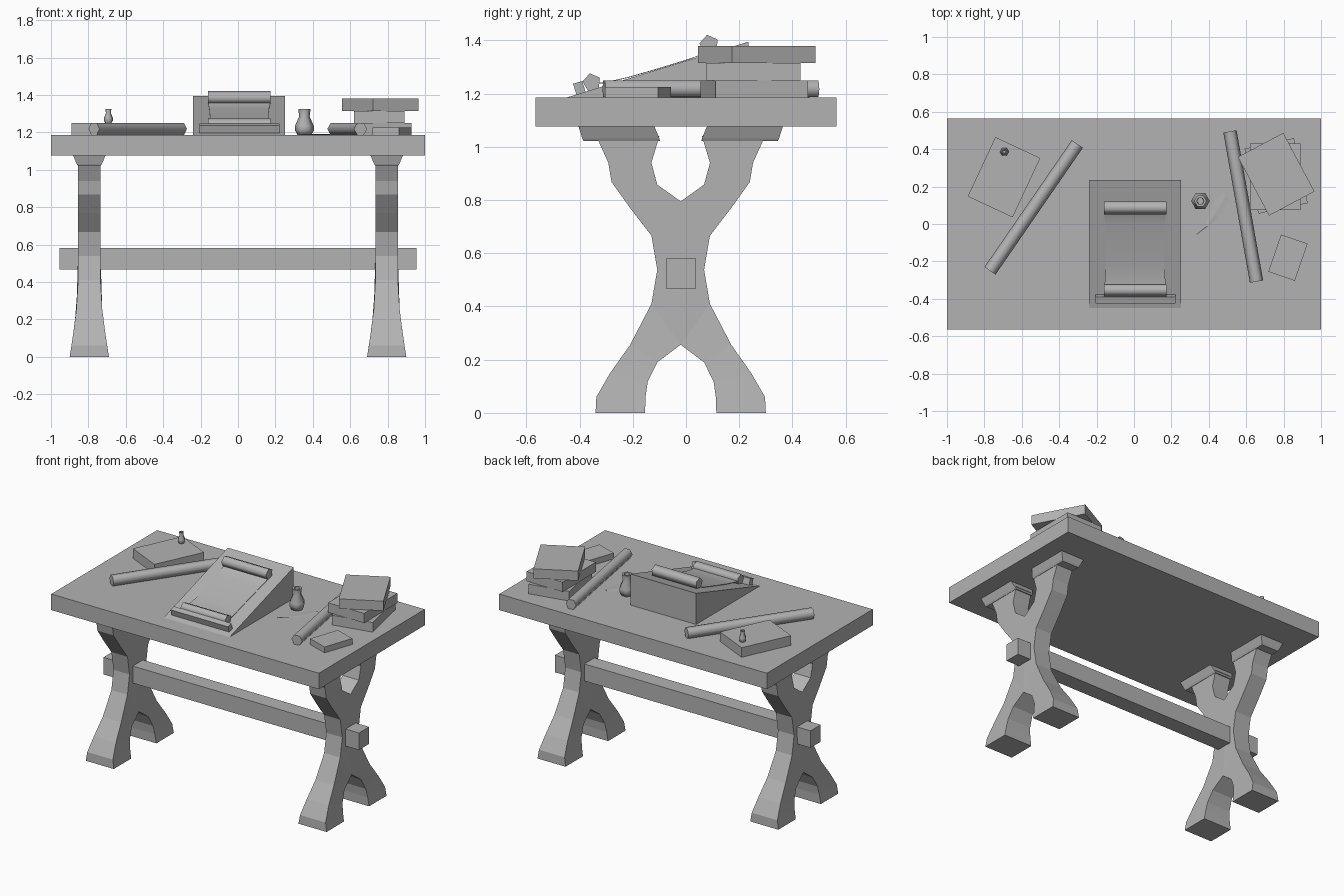
import bpy, bmesh
from math import cos, sin, radians, tau
from mathutils import Vector, Matrix

if "Cube" in bpy.data.objects:
    bpy.data.objects.remove(bpy.data.objects["Cube"])

TOP = 1.185  # height of the table surface

# Mid-grey finish shared by all parts
GREY = bpy.data.materials.new("mid_grey")
GREY.diffuse_color = (0.45, 0.45, 0.45, 1)
GREY.use_nodes = True
GREY.node_tree.nodes["Principled BSDF"].inputs["Base Color"].default_value = GREY.diffuse_color


def finish(name, bm, smooth=None):
    bmesh.ops.recalc_face_normals(bm, faces=bm.faces[:])
    me = bpy.data.meshes.new(name)
    bm.to_mesh(me)
    bm.free()
    me.materials.append(GREY)
    if smooth:
        me.shade_smooth()
        me.set_sharp_from_angle(angle=radians(smooth))
    ob = bpy.data.objects.new(name, me)
    bpy.context.collection.objects.link(ob)
    return ob


def loft(name, rings, smooth=None, caps=True):
    """Join equal-length closed rings of points into a tube."""
    bm = bmesh.new()
    vs = [[bm.verts.new(p) for p in r] for r in rings]
    n = len(rings[0])
    for a, b in zip(vs, vs[1:]):
        for i in range(n):
            j = (i + 1) % n
            bm.faces.new((a[i], a[j], b[j], b[i]))
    if caps:
        bm.faces.new(vs[0])
        bm.faces.new(vs[-1])
    return finish(name, bm, smooth)


def box(name, centre, size, rot=0):
    bm = bmesh.new()
    bmesh.ops.create_cube(bm, size=1, matrix=Matrix.Diagonal((*size, 1)))
    ob = finish(name, bm)
    ob.location = centre
    ob.rotation_euler.z = radians(rot)
    return ob


def roll(name, p, q, r, sides, phase=0):
    p, q = Vector(p), Vector(q)
    u = Vector((0, 0, 1)).cross(q - p).normalized()
    ang = [radians(phase) + tau * i / sides for i in range(sides)]
    ring = [u * r * cos(a) + Vector((0, 0, r * sin(a))) for a in ang]
    return loft(name, [[e + v for v in ring] for e in (p, q)], 75)


def bottle(name, x, y, z, sr, sh, profile):
    return loft(name, [[(x + sr * r * cos(tau * i / 6), y + sr * r * sin(tau * i / 6), z + sh * h)
                        for i in range(6)] for r, h in profile], 65)


# Table top and stretcher beam
box("table_top", (0, 0, 1.131), (2, 1.13, 0.108))
box("stretcher_beam", (0, -0.019, 0.524), (1.91, 0.108, 0.115))

# Crossed trestle legs: outer and inner edge of one half, mirrored across y
OUTER = [(.32, 0), (.317, .06), (.265, .15), (.19, .256), (.11, .41), (.088, .538),
         (.11, .666), (.19, .77), (.26, .868), (.272, .94), (.317, 1.04)]
INNER = [(.134, 0), (.132, .06), (.124, .117), (.088, .19), (0, .256), (0, .538),
         (0, .7), (0, .795), (.088, .858), (.11, .94), (.08, 1.04)]


def half_width(z):
    return 0.06 + 0.045 * max(0, 1 - z / 0.36) ** 1.3


def mirror_y(ob, x):
    ob.location = (x, -0.02, 0)
    m = ob.modifiers.new("mirror", 'MIRROR')
    m.use_axis = (False, True, False)


for side, x in (("left", -0.795), ("right", 0.795)):
    rings = []
    for o, i in zip(OUTER, INNER):
        a, b = half_width(o[1]), half_width(i[1])
        rings.append([(-a, *o), (a, *o), (b, *i), (-b, *i)])
    leg = loft(side + "_trestle_leg", rings)
    # remove the hidden faces on the mirror plane
    bm = bmesh.new()
    bm.from_mesh(leg.data)
    inside = [f for f in bm.faces if all(abs(v.co.y) < 1e-4 for v in f.verts)]
    bmesh.ops.delete(bm, geom=inside, context='FACES')
    bm.to_mesh(leg.data)
    bm.free()
    mirror_y(leg, x)
    # flared caps under the top
    cap = loft(side + "_leg_caps", [
        [(-w, y0, z), (w, y0, z), (w, y1, z), (-w, y1, z)]
        for w, y0, y1, z in ((.062, .078, .365, 1.022), (.068, .08, .37, 1.032), (.088, .1, .385, 1.08))])
    mirror_y(cap, x)


# Sloped writing desk with paper ledge
def slope(y):
    return TOP + 0.307 * (y + 0.45)


loft("writing_slope", [[(x, -.45, TOP), (x, .235, TOP), (x, .235, slope(.235))] for x in (-.24, .252)])
ledge = box("paper_ledge", (.008, -.4, slope(-.4) + .018), (.43, .036, .05))
ledge.rotation_euler.x = radians(17)

# Scroll lying on the slope
roll("scroll_lower_roll", (-.16, -.354, 1.242), (.173, -.354, 1.242), .035, 5, 30)
roll("scroll_upper_roll", (-.16, .087, 1.385), (.173, .087, 1.385), .037, 5, 30)
SHEET = [(-.35, .166, .025), (-.31, .162, .014), (-.22, .157, .006), (-.1, .157, .004),
         (0, .16, .004), (.05, .164, .006), (.08, .166, .015)]
loft("scroll_sheet", [[(.006 - w, y, slope(y) + h), (.006 + w, y, slope(y) + h),
                       (.006 + w, y, slope(y) + h - .003), (.006 - w, y, slope(y) + h - .003)]
                      for y, w, h in SHEET], 40)

# Rolled parchments
roll("left_parchment", (-.770, -.25, 1.218), (-.303, .428, 1.218), .036, 6)
roll("right_parchment", (.513, .495, 1.218), (.655, -.308, 1.218), .036, 6)

# Books
for name, x, y, z, sx, sy, h, rot in (
        ("left_book", -.695, .25, TOP, .265, .35, .065, -25),
        ("small_book", .823, -.18, TOP, .15, .21, .04, -19),
        ("stack_book_bottom", .76, .257, TOP, .27, .355, .065, 12),
        ("stack_book_middle", .755, .253, 1.25, .27, .355, .065, 0),
        ("stack_book_top", .76, .266, 1.315, .275, .355, .065, 28)):
    box(name, (x, y, z + h / 2), (sx, sy, h), rot)

# Ink bottles
BOTTLE = [(.036, 0), (.05, .025), (.05, .05), (.028, .1), (.033, .14), (.02, .14), (.018, .11)]
bottle("ink_bottle", .355, .123, TOP, 1, 1, BOTTLE)
bottle("small_ink_bottle", -.693, .386, 1.25, .48, .53, BOTTLE)

# Quill: thin curved feather lying on the table
QUILL = [(.335, -.055, .002), (.39, -.01, .006), (.43, .05, .028), (.465, .11, .03), (.49, .152, .018)]
loft("quill", [[(x - w, y + w * .6, TOP + .003), (x, y, TOP + .005),
                (x + w, y - w * .6, TOP + .003), (x, y, TOP + .001)] for x, y, w in QUILL])
